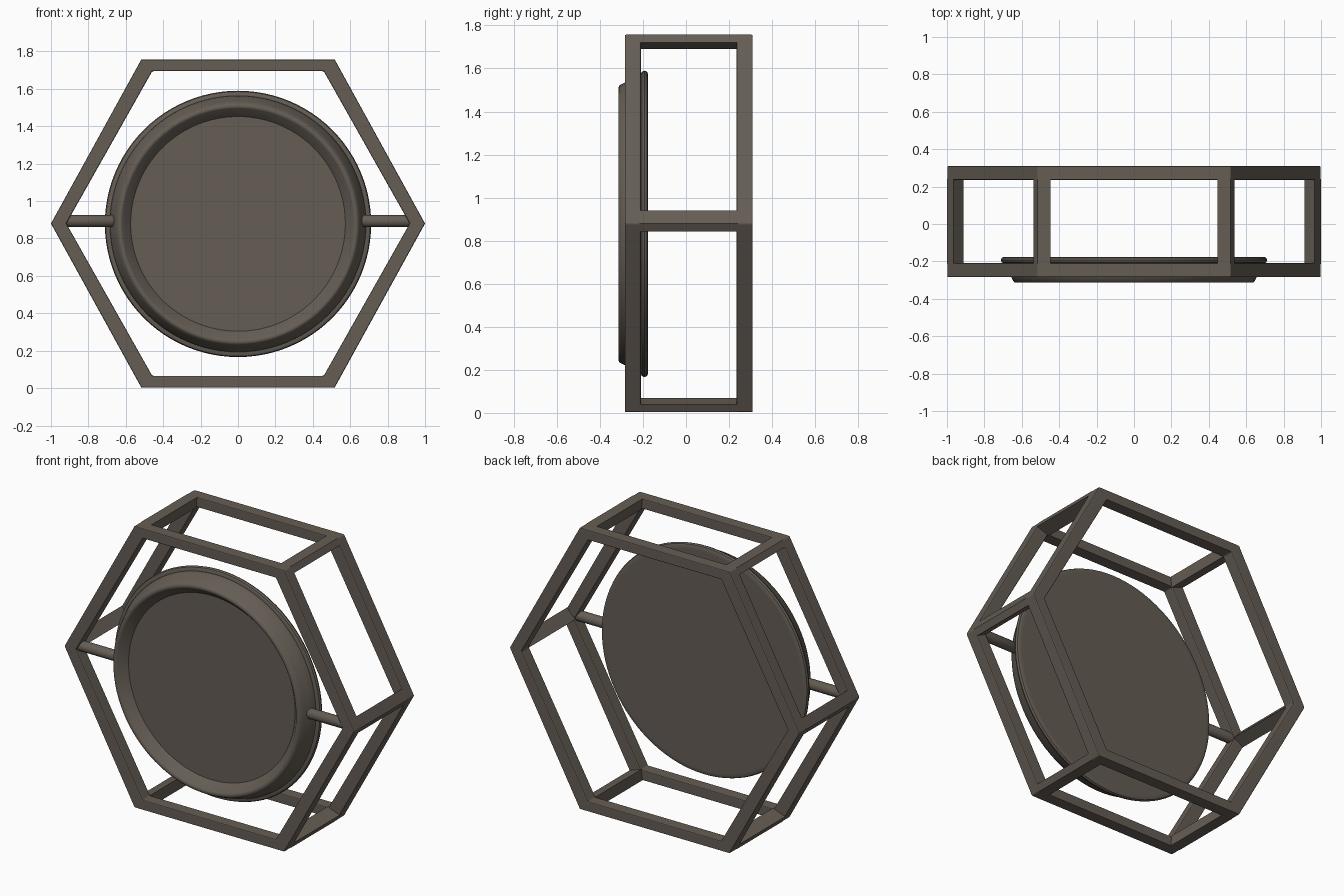
import bpy, bmesh, math
from mathutils import Vector

if "Cube" in bpy.data.objects:
    bpy.data.objects.remove(bpy.data.objects["Cube"])

MID = 0.88        # height of the frame centre
DISC_MID = 0.878  # height of the disc centre

bronze = bpy.data.materials.new("dark bronze")
bronze.use_nodes = True
colour = (0.13, 0.11, 0.09, 1)
bronze.diffuse_color = colour
bronze.node_tree.nodes["Principled BSDF"].inputs["Base Color"].default_value = colour


def make(name, bm, smooth=None):
    bmesh.ops.recalc_face_normals(bm, faces=bm.faces)
    mesh = bpy.data.meshes.new(name)
    bm.to_mesh(mesh)
    bm.free()
    mesh.materials.append(bronze)
    obj = bpy.data.objects.new(name, mesh)
    bpy.context.collection.objects.link(obj)
    if smooth:
        bpy.ops.object.select_all(action='DESELECT')
        obj.select_set(True)
        bpy.context.view_layer.objects.active = obj
        bpy.ops.object.shade_smooth_by_angle(angle=math.radians(smooth))
    return obj


def hexagon(half_top, half_side, half_height):
    return [Vector((x, 0, MID + z)) for x, z in (
        (half_side, 0), (half_top, half_height), (-half_top, half_height),
        (-half_side, 0), (-half_top, -half_height), (half_top, -half_height))]


def at_y(point, y):
    return (point.x, y, point.z)


outer = hexagon(0.517, 1.0, 0.877)
inner = hexagon(0.458, 0.918, 0.815)


# Hexagonal frames, front and back
def hex_frame(name, y0, y1):
    bm = bmesh.new()
    loops = [[bm.verts.new(at_y(p, y)) for p in ring]
             for ring, y in ((outer, y0), (outer, y1), (inner, y1), (inner, y0))]
    for k in range(4):
        a, b = loops[k], loops[(k + 1) % 4]
        for i in range(6):
            j = (i + 1) % 6
            bm.faces.new((a[i], a[j], b[j], b[i]))
    obj = make(name, bm)
    bevel = obj.modifiers.new("soft edges", 'BEVEL')
    bevel.width = 0.006
    bevel.segments = 2


hex_frame("front_frame", -0.284, -0.209)
hex_frame("back_frame", 0.235, 0.31)

# Four-sided posts joining the frame corners, wider along one edge
for i in range(6):
    corner = outer[i]
    reach = {1: 0.07, -1: 0.042} if i in (0, 1, 4) else {1: 0.042, -1: 0.07}
    arms = [corner + (outer[(i + s) % 6] - corner).normalized() * reach[s] for s in (1, -1)]
    tip = inner[i] + (inner[i] - corner) * 0.08
    section = [corner, arms[0], tip, arms[1]]
    bm = bmesh.new()
    near, far = [[bm.verts.new(at_y(p, y)) for p in section] for y in (-0.215, 0.241)]
    for k in range(4):
        m = (k + 1) % 4
        bm.faces.new((near[k], near[m], far[m], far[k]))
    bm.faces.new(near)
    bm.faces.new(far)
    make(f"corner_post_{i + 1}", bm)


# Round parts turned about the front-to-back axis
def turned(name, profile, steps=96):
    bm = bmesh.new()
    verts = [bm.verts.new((r, y, DISC_MID)) for r, y in profile]
    edges = [bm.edges.new(pair) for pair in zip(verts, verts[1:])]
    bmesh.ops.spin(bm, geom=verts + edges, cent=(0, 0, DISC_MID), axis=(0, 1, 0),
                   angle=math.tau, steps=steps)
    bmesh.ops.remove_doubles(bm, verts=bm.verts, dist=0.0005)
    make(name, bm, 35)


turned("disc_housing", [
    (0, -0.258), (0.574, -0.258), (0.618, -0.309), (0.624, -0.313),
    (0.636, -0.313), (0.644, -0.308), (0.656, -0.285), (0.672, -0.25),
    (0.684, -0.222), (0.686, -0.2), (0, -0.2)])
turned("rear_flange", [
    (0, -0.21), (0.68, -0.21), (0.695, -0.21), (0.707, -0.205), (0.712, -0.193),
    (0.707, -0.181), (0.695, -0.176), (0.68, -0.176), (0, -0.176)])

# Rounded side pins holding the disc
for side, s in (("left", 1), ("right", -1)):
    bm = bmesh.new()
    rings = []
    for x, r in ((0.655, 0.014), (0.66, 0.025), (0.672, 0.032), (0.94, 0.032)):
        rings.append([bm.verts.new((s * x, -0.245 + r * math.cos(a * math.tau / 20),
                                    MID + 0.013 + r * math.sin(a * math.tau / 20)))
                      for a in range(20)])
    for a, b in zip(rings, rings[1:]):
        for i in range(20):
            j = (i + 1) % 20
            bm.faces.new((a[i], a[j], b[j], b[i]))
    bm.faces.new(rings[0])
    bm.faces.new(rings[-1])
    make(f"{side}_pin", bm, 50)
